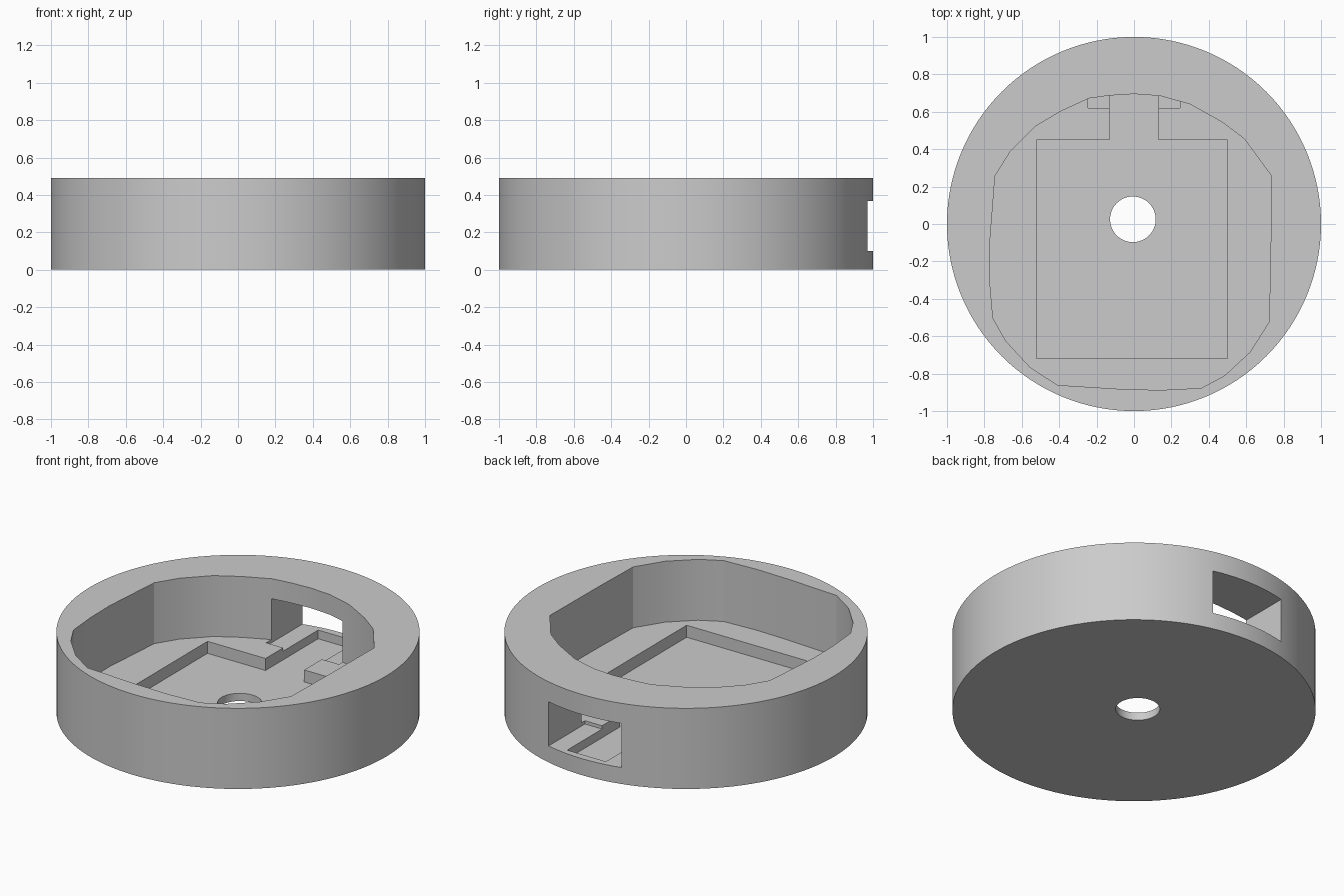
import bpy
import bmesh
import math

if "Cube" in bpy.data.objects:
    bpy.data.objects.remove(bpy.data.objects["Cube"], do_unlink=True)

HEIGHT = 0.49
LEDGE, FLOOR = 0.12, 0.047

grey = bpy.data.materials.new("plain grey")
grey.use_nodes = True
grey.diffuse_color = (0.6, 0.6, 0.6, 1)
grey.node_tree.nodes["Principled BSDF"].inputs["Base Color"].default_value = grey.diffuse_color


def circle(radius, count, cx=0.0, cy=0.0):
    steps = [2 * math.pi * i / count for i in range(count)]
    return [(cx + radius * math.cos(a), cy + radius * math.sin(a)) for a in steps]


def prism(name, outline, z0, z1):
    """Extrude a flat outline from z0 up to z1."""
    bm = bmesh.new()
    base = bm.faces.new([bm.verts.new((x, y, z0)) for x, y in outline])
    top = bmesh.ops.extrude_face_region(bm, geom=[base])["geom"]
    verts = [v for v in top if isinstance(v, bmesh.types.BMVert)]
    bmesh.ops.translate(bm, verts=verts, vec=(0, 0, z1 - z0))
    bmesh.ops.recalc_face_normals(bm, faces=bm.faces)
    mesh = bpy.data.meshes.new(name)
    bm.to_mesh(mesh)
    bm.free()
    mesh.materials.append(grey)
    obj = bpy.data.objects.new(name, mesh)
    bpy.context.collection.objects.link(obj)
    return obj


# Round outer body
body = prism("round_housing", circle(1, 128), 0, HEIGHT)

# Rounded main cavity, open at the top
cavity = [(0, .695), (.14, .685), (.30, .64), (.47, .545), (.59, .455), (.735, .257),
          (.73, -.2), (.722, -.524), (.62, -.685), (.485, -.81), (.36, -.877),
          (.14, -.888), (-.075, -.882), (-.41, -.861), (-.556, -.765), (-.685, -.626),
          (-.754, -.503), (-.77, -.32), (-.773, -.13), (-.743, .257), (-.663, .385),
          (-.53, .52), (-.396, .6), (-.24, .672), (-.13, .687)]

# Sunken tray with a channel running to the rear opening
tray = [(-.52, -.72), (.5, -.72), (.5, .45), (.13, .45), (.13, .955),
        (-.13, .955), (-.13, .45), (-.52, .45)]

# Rear opening through the wall
opening = [(-.245, .62), (.245, .62), (.245, 1.2), (-.245, 1.2)]

cutters = [
    prism("cavity_cutter", cavity, LEDGE, HEIGHT + 0.2),
    prism("opening_cutter", opening, 0.1, 0.368),
    prism("tray_cutter", tray, FLOOR, 0.2),
    prism("hole_cutter", circle(0.122, 64, -0.006, 0.025), -0.1, 0.15),
]
for cutter in cutters:
    cut = body.modifiers.new(cutter.name, "BOOLEAN")
    cut.operation = "DIFFERENCE"
    cut.solver = "EXACT"
    cut.object = cutter

# Apply the cuts and remove the cutters
bpy.ops.object.select_all(action="DESELECT")
body.select_set(True)
bpy.context.view_layer.objects.active = body
for cutter in cutters:
    bpy.ops.object.modifier_apply(modifier=cutter.name)
    bpy.data.objects.remove(cutter, do_unlink=True)

bpy.ops.object.shade_smooth_by_angle(angle=math.radians(15))
